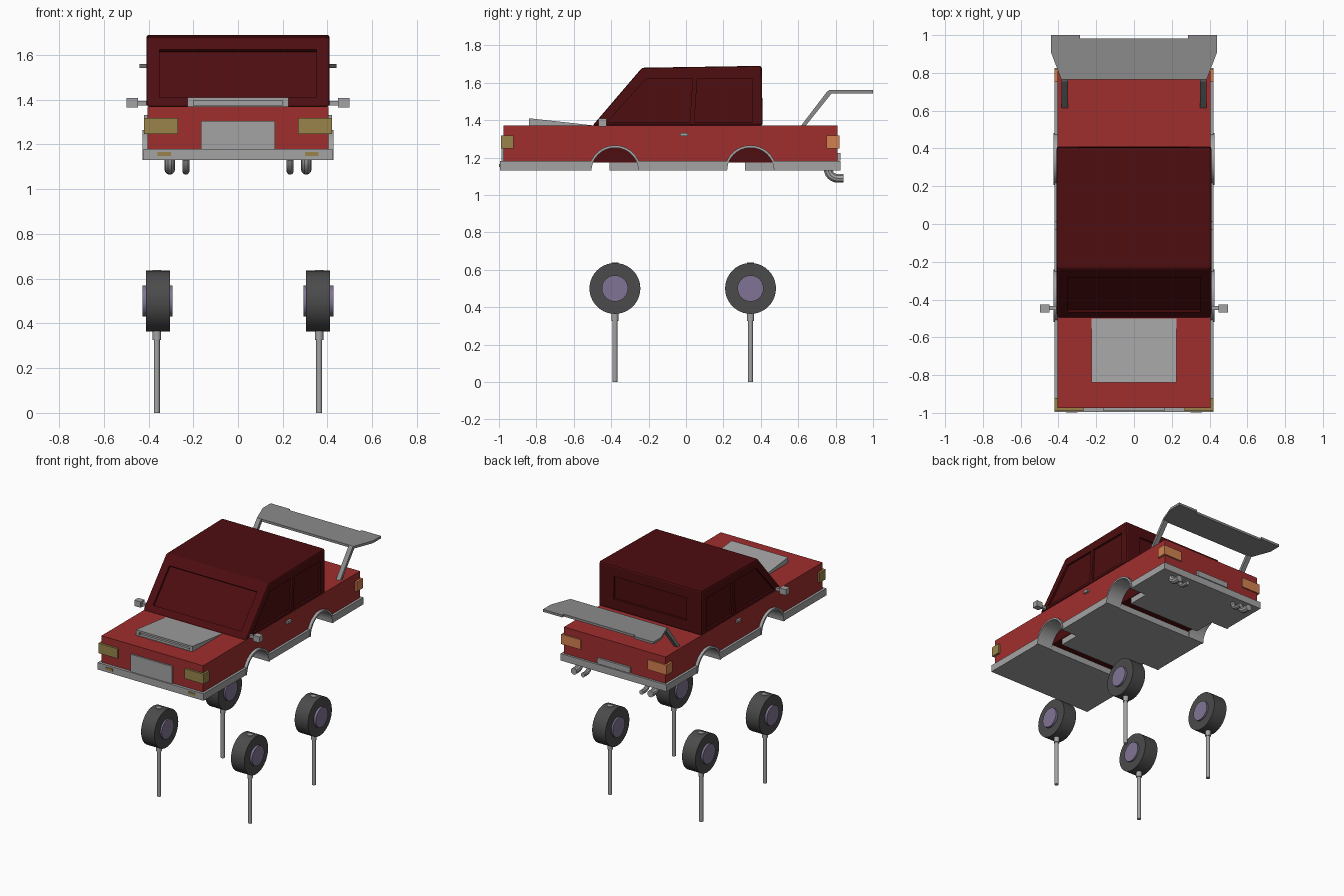
import bpy, bmesh, math
from mathutils import Vector, Matrix

cube = bpy.data.objects.get("Cube")
if cube:
    bpy.data.objects.remove(cube)


def material(name, r, g, b):
    m = bpy.data.materials.new(name)
    m.use_nodes = True
    m.diffuse_color = (r, g, b, 1)
    m.node_tree.nodes["Principled BSDF"].inputs["Base Color"].default_value = (r, g, b, 1)
    return m


RED = material("body red", 0.35, 0.027, 0.027)
DARK = material("dark red", 0.075, 0.004, 0.005)
GREY = material("light grey", 0.37, 0.37, 0.37)
MID = material("mid grey", 0.26, 0.26, 0.26)
TYRE = material("tyre grey", 0.07, 0.07, 0.07)
HUB = material("hub violet", 0.22, 0.175, 0.3)
LAMP = material("lamp yellow", 0.32, 0.23, 0.07)
ORANGE = material("lamp orange", 0.65, 0.22, 0.08)


def finish(name, bm, mat, smooth=False):
    bmesh.ops.recalc_face_normals(bm, faces=bm.faces)
    me = bpy.data.meshes.new(name)
    bm.to_mesh(me)
    bm.free()
    ob = bpy.data.objects.new(name, me)
    bpy.context.collection.objects.link(ob)
    if mat:
        me.materials.append(mat)
    if smooth:
        activate(ob)
        bpy.ops.object.shade_smooth_by_angle(angle=math.radians(35))
    return ob


def activate(ob):
    bpy.ops.object.select_all(action='DESELECT')
    ob.select_set(True)
    bpy.context.view_layer.objects.active = ob


def extrude(name, ring, offset, mat, smooth=False):
    """Extrude a closed outline along an offset vector."""
    bm = bmesh.new()
    face = bm.faces.new([bm.verts.new(p) for p in ring])
    geo = bmesh.ops.extrude_face_region(bm, geom=[face])["geom"]
    bmesh.ops.translate(bm, vec=offset, verts=[v for v in geo if isinstance(v, bmesh.types.BMVert)])
    return finish(name, bm, mat, smooth)


def prism(name, profile, x0, x1, mat=None, smooth=False):
    """Side profile (y, z) extruded across x."""
    return extrude(name, [(x0, y, z) for y, z in profile], (x1 - x0, 0, 0), mat, smooth)


def box(name, x, y, z, mat=None):
    return prism(name, [(y[0], z[0]), (y[1], z[0]), (y[1], z[1]), (y[0], z[1])], x[0], x[1], mat)


def cylinder(name, centre, radius, length, axis, mat=None, sides=32):
    bm = bmesh.new()
    rot = Vector((0, 0, 1)).rotation_difference(Vector(axis)).to_matrix().to_4x4()
    bmesh.ops.create_cone(bm, cap_ends=True, segments=sides, radius1=radius, radius2=radius,
                          depth=length, matrix=Matrix.Translation(centre) @ rot)
    return finish(name, bm, mat, True)


def cut(ob, cutters):
    activate(ob)
    for c in cutters:
        mod = ob.modifiers.new("cut", 'BOOLEAN')
        mod.operation, mod.solver, mod.object = 'DIFFERENCE', 'EXACT', c
        bpy.ops.object.modifier_apply(modifier=mod.name)
        bpy.data.objects.remove(c)


def both(x0, x1, s):
    return (s * x0, s * x1)


AXLES = (-0.38, 0.345)
SIDES = ((1, "left"), (-1, "right"))
FLOOR, SILL, DECK = 1.13, 1.18, 1.37


def well_cutters():
    return [cylinder("well_cutter", (s * 0.39, y, FLOOR), 0.131, 0.2, (1, 0, 0), sides=40)
            for s, _ in SIDES for y in AXLES]


# Lower body, sill tray and underfloor
body = box("body", (-0.405, 0.405), (-0.975, 0.81), (SILL, DECK), RED)
cut(body, well_cutters())
tray = box("sill_tray", (-0.422, 0.422), (-0.995, 0.825), (FLOOR, SILL), GREY)
gaps = [box("gap_cutter", (-0.35, 0.35), (y - 0.13, y - 0.03), (1.1, 1.2)) for y in AXLES]
cut(tray, well_cutters() + gaps)
box("underfloor", (-0.295, 0.295), (-0.53, 0.5), (1.174, 1.3), DARK)

# Cabin with recessed windows
cabin = prism("cabin", [(-0.5, DECK), (-0.235, 1.68), (0.405, 1.69), (0.41, DECK)], -0.41, 0.41, DARK)
activate(cabin)
bev = cabin.modifiers.new("edge", 'BEVEL')
bev.width, bev.segments = 0.012, 2
bpy.ops.object.modifier_apply(modifier="edge")
base, top = Vector((-0.5, DECK)), Vector((-0.235, 1.68))
slope = top - base
normal = Vector((-slope.y, slope.x)).normalized()
lo, hi = base + slope * 0.13, base + slope * 0.82
cutters = [
    prism("windscreen_cutter", [lo - normal * 0.015, hi - normal * 0.015,
                                hi + normal * 0.05, lo + normal * 0.05], -0.35, 0.35),
    box("rear_window_cutter", (-0.29, 0.29), (0.393, 0.5), (1.45, 1.61)),
]
for s, _ in SIDES:
    cutters += [
        prism("door_window_cutter", [(-0.42, 1.39), (-0.215, 1.62), (0.035, 1.62), (0.02, 1.39)],
              s * 0.395, s * 0.45),
        prism("back_window_cutter", [(0.045, 1.39), (0.06, 1.62), (0.355, 1.62), (0.355, 1.39)],
              s * 0.395, s * 0.45)]
cut(cabin, cutters)

# Bonnet scoop with a front opening
scoop = prism("bonnet_scoop", [(-0.84, 1.36), (-0.84, 1.41), (-0.5, 1.372), (-0.5, 1.36)],
              -0.225, 0.225, GREY)
cut(scoop, [box("scoop_cutter", (-0.2, 0.2), (-0.9, -0.82), (1.375, 1.397))])

# Grille and number plate
box("grille", (-0.165, 0.165), (-0.987, -0.97), (SILL, 1.305), GREY)
box("rear_plate", (-0.13, 0.13), (0.8, 0.825), (1.185, 1.225), GREY)

# Rear wing
half = [(0.385, 0.765), (0.44, 0.91), (0.44, 1.0), (0.285, 1.0), (0.285, 0.983)]
outline = half + [(-x, y) for x, y in reversed(half)]
extrude("wing", [(x, y, 1.543) for x, y in outline], (0, 0, 0.017), MID)


def bent_pipe(name, x, radius):
    """Quarter-bend tailpipe dropping from the floor and pointing back."""
    cu = bpy.data.curves.new(name, 'CURVE')
    cu.dimensions = '3D'
    cu.bevel_depth, cu.bevel_resolution, cu.use_fill_caps = radius, 3, True
    sp = cu.splines.new('POLY')
    z = 1.065 + radius
    r = 0.05
    arc = [(0.81 - r * math.cos(a), z + r - r * math.sin(a))
           for a in [i * math.pi / 12 for i in range(7)]] + [(0.842, z)]
    sp.points.add(len(arc) - 1)
    for p, (y, pz) in zip(sp.points, arc):
        p.co = (x, y, pz, 1)
    ob = bpy.data.objects.new(name, cu)
    bpy.context.collection.objects.link(ob)
    cu.materials.append(GREY)
    activate(ob)
    bpy.ops.object.convert(target='MESH')
    bpy.ops.object.shade_smooth_by_angle(angle=math.radians(35))


for s, side in SIDES:
    # Lamps
    box(side + "_headlight", both(0.268, 0.42, s), (-0.99, -0.922), (1.247, 1.318), LAMP)
    box(side + "_tail_light", both(0.268, 0.42, s), (0.752, 0.82), (1.247, 1.318), ORANGE)
    box(side + "_indicator", both(0.3, 0.36, s), (-0.999, -0.99), (1.148, 1.166), LAMP)

    # Wing strut
    prism(side + "_wing_strut", [(0.615, DECK), (0.64, DECK), (0.78, 1.545), (0.765, 1.56), (0.755, 1.553)],
          s * 0.35, s * 0.383, MID)

    # Mirror and door handle
    box(side + "_mirror_arm", both(0.4, 0.46, s), (-0.455, -0.435), (1.375, 1.395), GREY)
    box(side + "_mirror", both(0.448, 0.498, s), (-0.468, -0.425), (1.366, 1.408), GREY)
    box(side + "_door_handle", both(0.4, 0.42, s), (-0.032, 0.012), (1.314, 1.331), GREY)

    # Tailpipes
    bent_pipe(side + "_outer_tailpipe", s * 0.305, 0.024)
    bent_pipe(side + "_inner_tailpipe", s * 0.233, 0.016)

    for y, end in zip(AXLES, ("front", "rear")):
        tag = f"{side}_{end}_"
        # Arch lining
        angles = [i * math.pi / 20 for i in range(21)]
        arch = [(y + 0.138 * math.cos(a), FLOOR + 0.135 * math.sin(a)) for a in angles]
        arch += [(y + 0.125 * math.cos(a), FLOOR + 0.122 * math.sin(a)) for a in reversed(angles)]
        prism(tag + "arch", arch, s * 0.3, s * 0.426, GREY, True)
        # Wheel on its separate post
        cylinder(tag + "tyre", (s * 0.358, y, 0.5), 0.136, 0.106, (1, 0, 0), TYRE, 40)
        cylinder(tag + "hub", (s * 0.36, y, 0.5), 0.07, 0.134, (1, 0, 0), HUB)
        cylinder(tag + "post", (s * 0.363, y, 0.18), 0.0135, 0.36, (0, 0, 1), GREY, 16)
        cylinder(tag + "post_collar", (s * 0.363, y, 0.482), 0.019, 0.312, (0, 0, 1), GREY, 16)
